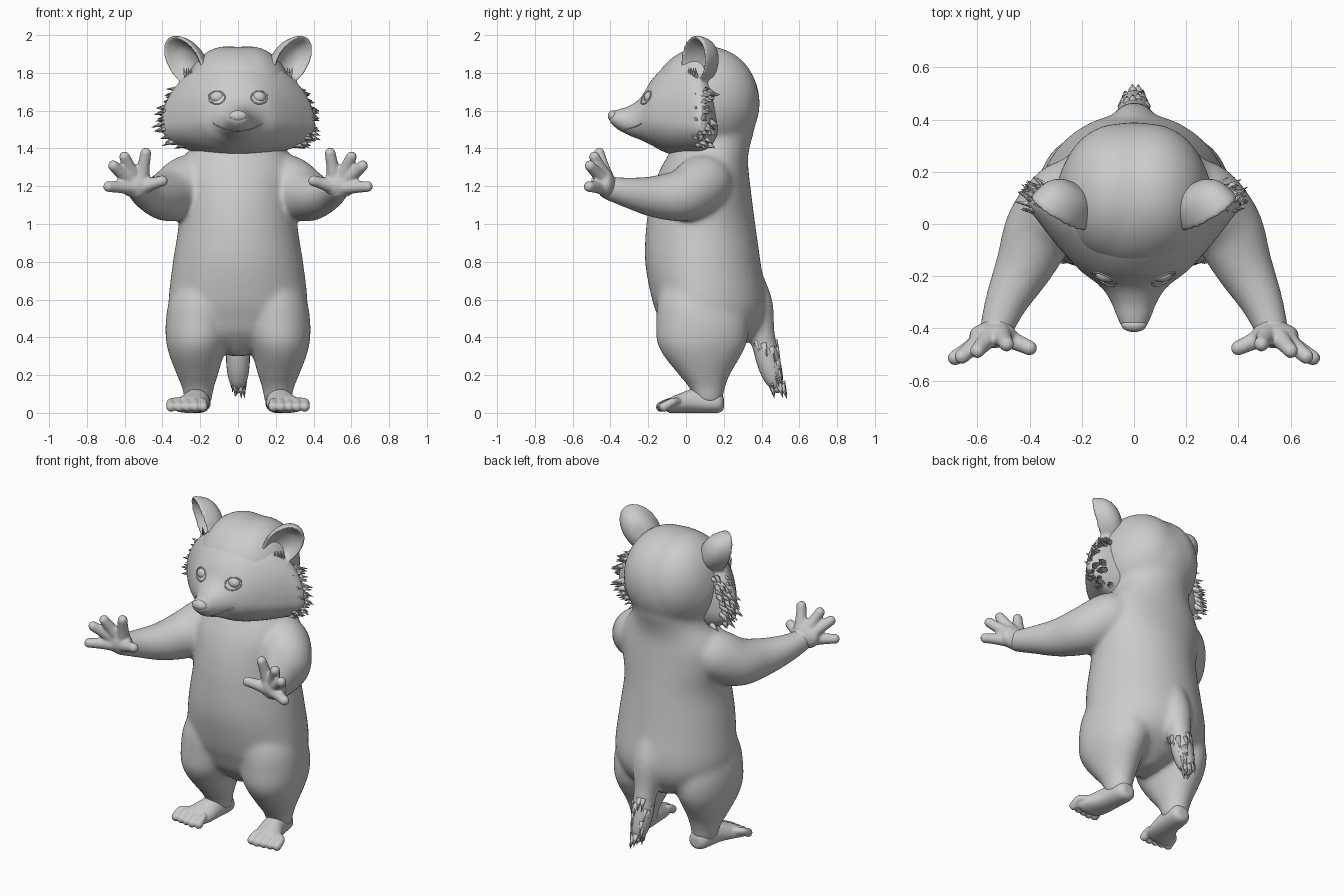
import bpy, bmesh, math, random
from mathutils import Vector, Matrix

if "Cube" in bpy.data.objects:
    bpy.data.objects.remove(bpy.data.objects["Cube"])

random.seed(4)
SIDES = (1, -1)


def finish(name, bm, voxel=0, soften=0):
    """Make an object; optionally fuse its shells into one skin and soften it."""
    bmesh.ops.recalc_face_normals(bm, faces=bm.faces)
    me = bpy.data.meshes.new(name)
    bm.to_mesh(me)
    bm.free()
    for p in me.polygons:
        p.use_smooth = True
    ob = bpy.data.objects.new(name, me)
    bpy.context.collection.objects.link(ob)
    if voxel:
        rm = ob.modifiers.new("fuse", 'REMESH')
        rm.mode = 'VOXEL'
        rm.voxel_size = voxel
        rm.use_smooth_shade = True
        sm = ob.modifiers.new("soften", 'SMOOTH')
        sm.factor = 0.5
        sm.iterations = soften
    return ob


def resample(rows, k=6):
    """Catmull-Rom interpolation of rows of numbers."""
    out = []
    for i in range(len(rows) - 1):
        a, b, c, d = (rows[max(0, min(len(rows) - 1, j))] for j in (i - 1, i, i + 1, i + 2))
        for s in range(k):
            t = s / k
            out.append([0.5 * (2 * q + (r - p) * t + (2 * p - 5 * q + 4 * r - u) * t * t
                               + (3 * q - p - 3 * r + u) * t ** 3) for p, q, r, u in zip(a, b, c, d)])
    return out + [list(rows[-1])]


def loft(bm, rings):
    vs = [[bm.verts.new(p) for p in r] for r in rings]
    n = len(vs[0])
    for a, b in zip(vs, vs[1:]):
        for i in range(n):
            bm.faces.new((a[i], a[(i + 1) % n], b[(i + 1) % n], b[i]))
    bm.faces.new(vs[0])
    bm.faces.new(vs[-1])


def egg_loft(bm, rows, axis, side=1, n=40):
    """Rows: position, centre x, half width, low, widest level, high."""
    rings = []
    for pos, cx, w, lo, mid, hi in resample(rows):
        ring = []
        for i in range(n):
            a = 2 * math.pi * i / n
            h = mid + math.sin(a) * ((hi - mid) if math.sin(a) > 0 else (mid - lo))
            x = side * (cx + w * math.cos(a))
            ring.append((x, h, pos) if axis == 'z' else (x, pos, h))
        rings.append(ring)
    loft(bm, rings)


def ball(bm, c, r, seg=20):
    m = Matrix.Translation(c) @ Matrix.Diagonal((*r, 1))
    bmesh.ops.create_uvsphere(bm, u_segments=seg, v_segments=seg // 2 + 2, radius=1, matrix=m)


def tube(bm, rows, side=1, n=20):
    """Round limb through rows of x, y, z, radius with ball ends."""
    pts = [(Vector((side * x, y, z)), r) for x, y, z, r in resample(rows)]
    rings = []
    for i, (p, r) in enumerate(pts):
        t = pts[min(i + 1, len(pts) - 1)][0] - pts[max(i - 1, 0)][0]
        u = t.cross(Vector((0.3, 0.1, 1)) if abs(t.normalized().z) < 0.8 else Vector((1, 0, 0))).normalized()
        v = t.cross(u).normalized()
        rings.append([p + r * (u * math.cos(2 * math.pi * k / n) + v * math.sin(2 * math.pi * k / n))
                      for k in range(n)])
    loft(bm, rings)
    for p, r in (pts[0], pts[-1]):
        ball(bm, p, (r, r, r))


def spike(bm, p, d, length, r):
    m = Matrix.Translation(Vector(p)) @ Vector(d).to_track_quat('Z', 'Y').to_matrix().to_4x4() \
        @ Matrix.Translation((0, 0, length / 2))
    bmesh.ops.create_cone(bm, cap_ends=True, segments=6, radius1=r, radius2=0.001, depth=length, matrix=m)


# torso with limbs, tail root and skull, strongly blended
bm = bmesh.new()
T = [(.30, .04, .0, .08, .18), (.35, .15, -.05, .08, .29), (.42, .31, -.11, .08, .37),
     (.50, .355, -.145, .08, .415), (.60, .368, -.18, .08, .425), (.80, .345, -.217, .08, .395),
     (1.0, .315, -.21, .09, .367), (1.15, .32, -.185, .13, .347), (1.26, .325, -.15, .14, .334),
     (1.34, .295, -.11, .14, .328), (1.41, .25, -.07, .14, .338), (1.49, .235, -.04, .12, .36),
     (1.6, .24, .0, .12, .375)]
egg_loft(bm, [(z, 0, w, f, m, b) for z, w, f, m, b in T], 'z')
tube(bm, [(0, .33, .74, .07), (0, .365, .58, .095), (0, .40, .42, .072), (0, .43, .3, .063)])
ball(bm, (0, .10, 1.64), (.3, .291, .30), 40)
for s in SIDES:
    ball(bm, (s * .06, .11, 1.66), (.23, .275, .282), 40)
    egg_loft(bm, [(z, cx, w, f, .58 * f + .42 * b, b) for z, cx, w, f, b in
                  [(.74, .17, .12, -.11, .25), (.6, .19, .172, -.15, .30), (.48, .205, .178, -.158, .33),
                   (.38, .215, .166, -.155, .325), (.30, .22, .142, -.117, .29), (.20, .215, .109, -.037, .232),
                   (.13, .212, .084, .018, .207), (.05, .21, .07, .05, .19)]], 'z', s)
    tube(bm, [(.17, .15, 1.22, .11), (.25, .10, 1.22, .15), (.35, -.01, 1.155, .142), (.42, -.16, 1.145, .113),
              (.49, -.30, 1.165, .083), (.53, -.41, 1.19, .064)], s, 28)
finish("body", bm, .011, 30)

# wedge-shaped face and ears
bm = bmesh.new()
egg_loft(bm, [(.17, 0, .25, 1.42, 1.52, 1.78), (.13, 0, .36, 1.37, 1.52, 1.83), (.08, 0, .41, 1.352, 1.52, 1.87),
              (.0, 0, .36, 1.355, 1.53, 1.895), (-.10, 0, .28, 1.375, 1.54, 1.845),
              (-.18, 0, .205, 1.415, 1.55, 1.765), (-.24, 0, .128, 1.445, 1.55, 1.67),
              (-.30, 0, .088, 1.468, 1.54, 1.626), (-.36, 0, .064, 1.50, 1.55, 1.607),
              (-.395, 0, .045, 1.53, 1.56, 1.594), (-.405, 0, .02, 1.55, 1.565, 1.58)], 'y')
for s in SIDES:
    u, v, n = Vector((.81, .58, 0)), Vector((.33, .05, .94)), Vector((.56, -.81, .0))
    c = Vector((.282, .05, 1.862))
    rings = []
    for r, d in resample([(.05, -.12), (.5, -.11), (.85, -.07), (1, 0), (.93, .02), (.8, -.005),
                          (.5, -.045), (.04, -.06)], 4):
        ring = []
        for i in range(32):
            a = 2 * math.pi * i / 32
            p = c + u * (.116 * r * math.cos(a)) + v * (.145 * r * math.sin(a)) + n * d
            ring.append((s * p.x, p.y, p.z))
        rings.append(ring)
    loft(bm, rings)
head = finish("head", bm, .01, 6)

# feet with toes, hands with fingers
for s, side in zip(SIDES, ("left", "right")):
    bm = bmesh.new()
    egg_loft(bm, [(.2, .205, .03, .02, .05, .08), (.17, .207, .06, 0, .05, .12), (.05, .22, .072, 0, .05, .13),
                  (-.04, .245, .09, 0, .04, .1), (-.085, .265, .098, 0, .04, .08),
                  (-.105, .27, .085, .01, .035, .055)], 'y', s)
    for i in range(5):
        x, y = .186 + .042 * i, -.134 + .006 * abs(i - 1)
        tube(bm, [(.21 + .025 * i, -.04, .06, .022), (x, y + .045, .058, .021), (x, y, .032, .026)], s, 12)
    finish(side + "_foot", bm, .007, 2)
    bm = bmesh.new()
    tube(bm, [(.50, -.34, 1.175, .04), (.52, -.39, 1.19, .06), (.535, -.425, 1.205, .052)], s)
    ball(bm, (s * .54, -.425, 1.212), (.092, .05, .074))
    for base, tip in [((.51, -.425, 1.25), (.488, -.46, 1.375)), ((.55, -.43, 1.25), (.60, -.485, 1.355)),
                      ((.575, -.435, 1.23), (.66, -.508, 1.308)), ((.57, -.44, 1.195), (.685, -.513, 1.198)),
                      ((.50, -.43, 1.2), (.40, -.475, 1.228))]:
        b, t = Vector(base), Vector(tip)
        tube(bm, [(*b, .042), (*b.lerp(t, .5), .033), (*t, .029)], s, 12)
    finish(side + "_hand", bm, .008, 4)

bpy.context.view_layer.update()
skin = head.evaluated_get(bpy.context.evaluated_depsgraph_get())


def on_face(x, z):
    hit, loc, _, _ = skin.ray_cast(Vector((x, -1, z)), Vector((0, 1, 0)))
    return loc if hit else Vector((x, -.2, z))


# cheek ruff and ear tufts
bm = bmesh.new()
for s in SIDES:
    for i in range(55):
        z = random.uniform(1.42, 1.72)
        k = (z - 1.52) / (.35 if z > 1.52 else .17)
        y = random.uniform(.03, .135)
        x = .405 * math.sqrt(1 - k * k) - .025 - .8 * abs(y - .08)
        spike(bm, (s * x, y, z), (s, random.uniform(.1, .9), (z - 1.6) * 1.5 - .2),
              random.uniform(.06, .09), .02)
    for i in range(4):
        spike(bm, (s * (.24 + .012 * i), .02 + .012 * i, 1.77), (s * .2, -.1, 1), .06, .012)
finish("cheek_ruff", bm)

# tail tip and its tufts
bm = bmesh.new()
tube(bm, [(0, .41, .38, .064), (0, .44, .26, .062), (0, .465, .18, .05), (0, .482, .135, .03)])
for i in range(50):
    t = random.random()
    a = random.uniform(0, 2 * math.pi)
    r = .057 - .028 * t
    p = (r * math.cos(a), .41 + .072 * t + r * math.sin(a), .39 - .24 * t)
    spike(bm, p, (.1 * math.cos(a), .27 + .1 * math.sin(a), -1), .08, .018)
finish("tail", bm)

# eyes with lids
for s, side in zip(SIDES, ("left", "right")):
    p = on_face(s * .113, 1.67)
    bm = bmesh.new()
    ball(bm, p + Vector((-s * .008, .018, 0)), (.042, .03, .033), 24)
    finish(side + "_eye", bm)
    bm = bmesh.new()
    rows = []
    for i in range(25):
        a = 2 * math.pi * i / 24
        q = on_face(p.x + .043 * math.cos(a), p.z + .034 * math.sin(a))
        rows.append((*q, .004))
    tube(bm, rows, 1, 8)
    finish(side + "_eyelid", bm)

# nose and mouth line
bm = bmesh.new()
ball(bm, (0, -.386, 1.572), (.048, .028, .03), 24)
finish("nose", bm)
bm = bmesh.new()
rows = []
for i in range(17):
    x = -.13 + .26 * i / 16
    rows.append((*on_face(x, 1.492 + .04 * (x / .13) ** 2), .003))
tube(bm, rows, 1, 8)
finish("mouth", bm)
